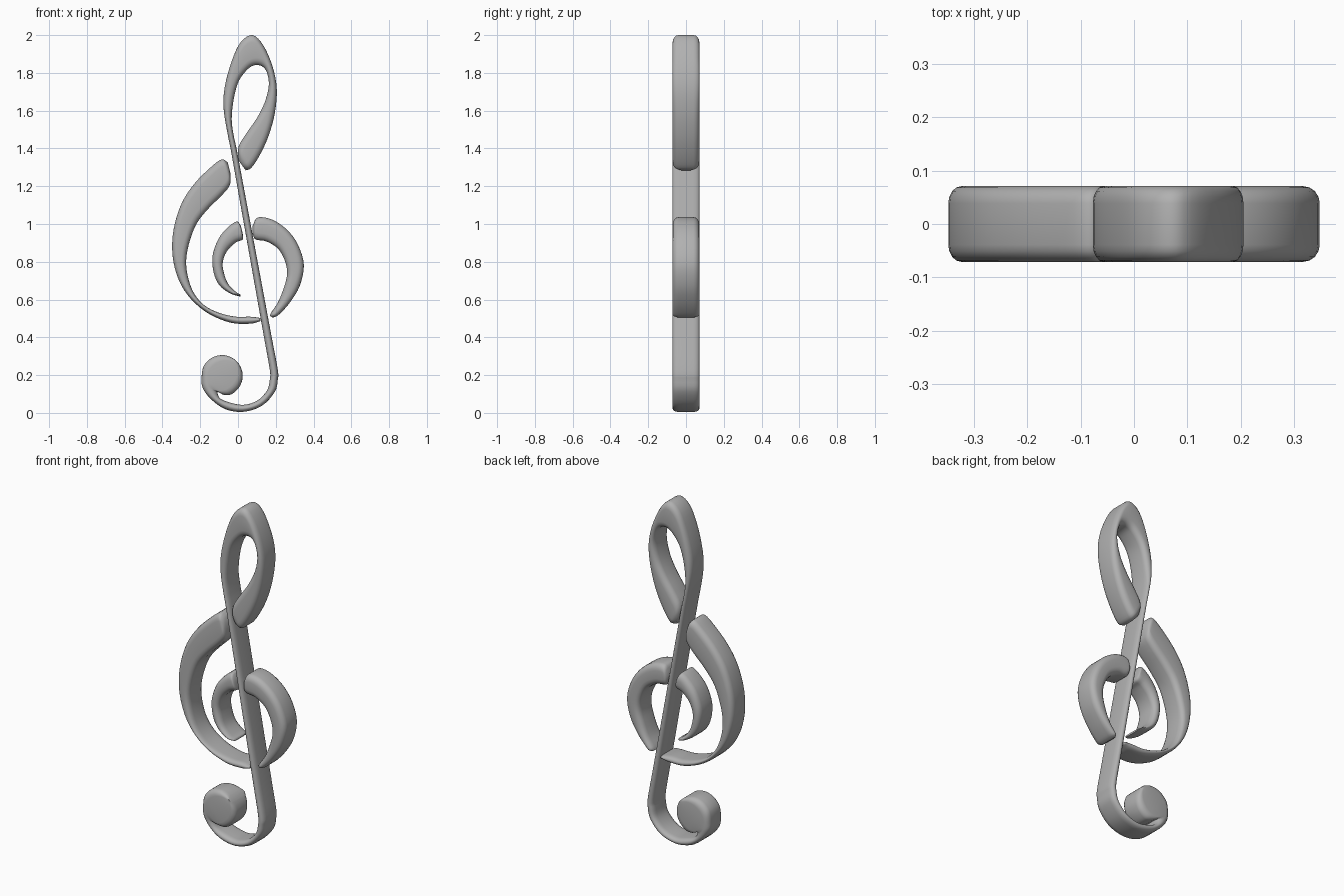
import bpy, bmesh, math
from mathutils import Vector

if "Cube" in bpy.data.objects:
    bpy.data.objects.remove(bpy.data.objects["Cube"])

DEPTH = 0.071      # half thickness in y
ROUND = 0.038      # edge rounding
STEPS = 4          # subdivisions between control pairs

grey = bpy.data.materials.new("dark_grey")
grey.diffuse_color = (0.44, 0.44, 0.44, 1)
grey.use_nodes = True
grey.node_tree.nodes["Principled BSDF"].inputs["Base Color"].default_value = grey.diffuse_color


def spline(p0, p1, p2, p3, t):
    return 0.5 * (2 * p1 + (p2 - p0) * t + (2 * p0 - 5 * p1 + 4 * p2 - p3) * t * t
                  + (3 * p1 - p0 - 3 * p2 + p3) * t ** 3)


def stroke(name, pairs):
    """Sweep a rounded section between two edge lines; each pair is (xa, za, xb, zb) on a drawing grid."""
    k = 188.5
    pts = [Vector(((a - 238.3) / k, (413 - b) / k, (c - 238.3) / k, (413 - d) / k))
           for a, b, c, d in pairs]
    ext = [2 * pts[0] - pts[1]] + pts + [2 * pts[-1] - pts[-2]]
    rows = []
    for i in range(1, len(ext) - 2):
        rows += [spline(*ext[i - 1:i + 3], s / STEPS) for s in range(STEPS)]
    rows.append(pts[-1])

    bm = bmesh.new()
    rings = []
    for n, r in enumerate(rows):
        a, b = Vector((r[0], 0, r[1])), Vector((r[2], 0, r[3]))
        mid, half = (a + b) / 2, (b - a) / 2
        w = max(half.length, 0.003)
        u = half.normalized()
        # ends are softened in depth
        e = min(n, len(rows) - 1 - n)
        dep = DEPTH * (0.75, 0.88, 0.96, 1)[min(e, 3)]
        rx, ry = min(w * 0.9, ROUND), 0.032
        ring = []
        for q in range(4):
            sx = 1 if q in (0, 3) else -1
            sy = 1 if q in (0, 1) else -1
            for j in range(5):
                ang = math.pi / 2 * (q + j / 4)
                cx = sx * (w - rx) + rx * math.cos(ang)
                cy = sy * (dep - ry) + ry * math.sin(ang)
                ring.append(bm.verts.new(mid + u * cx + Vector((0, cy, 0))))
        rings.append(ring)
    m = len(rings[0])
    for r0, r1 in zip(rings, rings[1:]):
        for j in range(m):
            bm.faces.new((r0[j], r0[(j + 1) % m], r1[(j + 1) % m], r1[j]))
    bm.faces.new(rings[0])
    bm.faces.new(rings[-1])
    bmesh.ops.recalc_face_normals(bm, faces=bm.faces)
    me = bpy.data.meshes.new(name)
    bm.to_mesh(me)
    bm.free()
    me.materials.append(grey)
    ob = bpy.data.objects.new(name, me)
    bpy.context.collection.objects.link(ob)
    bpy.ops.object.select_all(action='DESELECT')
    ob.select_set(True)
    bpy.context.view_layer.objects.active = ob
    bpy.ops.object.shade_smooth_by_angle(angle=math.radians(60))
    return ob


# Upper loop, straight stem, hook and ball in one continuous stroke
loop = [(246, 171, 238, 160), (252, 168, 239, 147), (261, 154, 246, 135), (269, 136, 257, 119),
        (275, 114, 265, 103), (277, 90, 269, 86), (273, 68, 267, 73), (264, 47, 262, 67),
        (253, 36, 255, 66), (241, 43, 248, 70), (232, 62, 239, 82), (225, 88, 234, 100),
        (224, 110, 232, 120), (228, 135, 234, 136)]
stem = [(231 + 39 * t, 150 + 220 * t, 237 + 41 * t, 150 + 220 * t)
        for t in (0, 0.14, 0.38, 0.62, 0.85, 1)]
hook = [(270, 380, 278, 380), (267, 391, 275, 392), (257, 401, 262, 406), (243, 405, 243, 412),
        (228, 402, 225, 409), (220, 398, 211, 399), (218, 392, 203, 388), (224, 395, 202, 378)]
# Ball: chords across a circle
ball = []
for deg in (-20, 5, 28, 48, 64, 77, 86):
    f = math.radians(deg)
    s, h = 14.6 * math.sin(f), 14.6 * math.cos(f)
    ball.append((222.3 + s + h, 376 - s + h, 222.3 + s - h, 376 - s - h))
stroke("stem_with_loop_and_hook", loop + stem + hook + ball)

# Large left sweep
stroke("left_sweep", [
    (228, 163, 231, 175), (222, 160, 230, 186), (211, 168, 222, 196), (195, 184, 208, 210),
    (182, 204, 196, 226), (174, 230, 188, 250), (173, 256, 187, 270), (179, 280, 193, 291),
    (191, 299, 204, 305), (209, 314, 219, 313), (231, 323, 236, 317), (250, 324, 250, 317),
    (259, 322, 259, 318), (261, 321, 261, 319)])

# Right curl
stroke("right_curl", [
    (253, 226, 253, 235), (258, 218, 256, 240), (272, 220, 267, 242), (287, 230, 279, 250),
    (298, 245, 286, 264), (304, 265, 287, 277), (300, 286, 283, 291), (290, 303, 278, 303),
    (279, 315, 272, 312), (273, 318, 270, 316)])

# Small inner curl
stroke("inner_curl", [
    (241, 226, 243, 234), (237, 222, 243, 240), (228, 228, 236, 243), (219, 239, 227, 252),
    (213, 256, 223, 264), (214, 273, 225, 276), (220, 286, 229, 285), (231, 294, 236, 292),
    (241, 297, 241, 295)])
